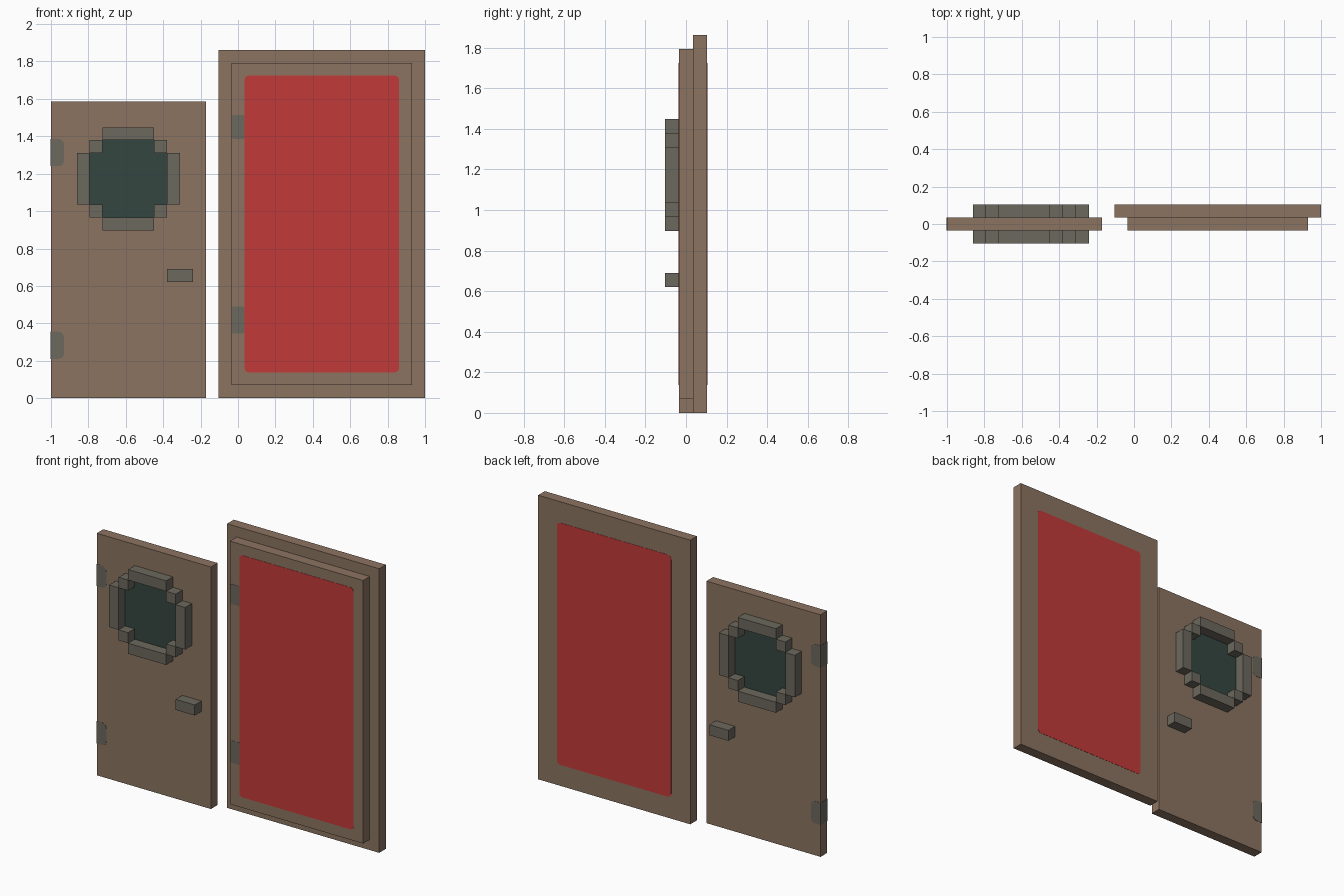
import bpy, bmesh
from math import sin, cos, pi

cube = bpy.data.objects.get("Cube")
if cube:
    bpy.data.objects.remove(cube, do_unlink=True)

U = 2 / 29       # one block of the model's pixel grid
SKIN = 0.0015    # how far painted areas stand proud


def material(name, rgb):
    linear = [((c / 255 + 0.055) / 1.055) ** 2.4 for c in rgb] + [1]
    m = bpy.data.materials.new(name)
    m.use_nodes = True
    m.diffuse_color = linear
    bsdf = next(n for n in m.node_tree.nodes if n.type == "BSDF_PRINCIPLED")
    bsdf.inputs["Base Color"].default_value = linear
    bsdf.inputs["Roughness"].default_value = 0.9
    return m


WOOD = material("brown wood", (140, 116, 97))
IRON = material("grey iron", (108, 104, 94))
GLASS = material("dark green glass", (53, 70, 64))
RED = material("red panel", (194, 58, 58))


def slab(name, outline, y0, y1, mat):
    """Extrude an outline in the x-z plane from y0 to y1."""
    bm = bmesh.new()
    face = bm.faces.new([bm.verts.new((x, y0, z)) for x, z in outline])
    new = bmesh.ops.extrude_face_region(bm, geom=[face])["geom"]
    verts = [v for v in new if isinstance(v, bmesh.types.BMVert)]
    bmesh.ops.translate(bm, verts=verts, vec=(0, y1 - y0, 0))
    bmesh.ops.recalc_face_normals(bm, faces=bm.faces)
    mesh = bpy.data.meshes.new(name)
    bm.to_mesh(mesh)
    bm.free()
    mesh.materials.append(mat)
    ob = bpy.data.objects.new(name, mesh)
    bpy.context.collection.objects.link(ob)
    return ob


def rect(x0, x1, z0, z1, left=0, right=0):
    """Rectangle outline with optional corner radii on its left and right."""
    corners = [(x1, z1, -1, -1, right), (x0, z1, 1, -1, left),
               (x0, z0, 1, 1, left), (x1, z0, -1, 1, right)]
    points = []
    for i, (x, z, sx, sz, r) in enumerate(corners):
        if not r:
            points.append((x, z))
            continue
        for k in range(5):
            a = (i + k / 4) * pi / 2
            points.append((x + sx * r + r * cos(a), z + sz * r + r * sin(a)))
    return points


def block(name, x0, x1, z0, z1, y0, y1, mat):
    return slab(name, rect(x0 * U, x1 * U, z0 * U, z1 * U), y0 * U, y1 * U, mat)


# Door leaf
EDGE = -14.5
block("door_leaf", EDGE, EDGE + 12, 0, 23, -0.5, 0.5, WOOD)

# Round window: stepped glass showing on both sides of the leaf
cx, cz = EDGE + 6, 17
quarter = [(3, 2), (2, 2), (2, 3)]
outline = []
for sx, sz in ((1, 1), (-1, 1), (-1, -1), (1, -1)):
    part = quarter if sx * sz > 0 else quarter[::-1]
    outline += [((cx + sx * x) * U, (cz + sz * z) * U) for x, z in part]
slab("window_glass", outline, -0.5 * U - SKIN, 0.5 * U + SKIN, GLASS)

# Window rim blocks, running through the leaf
for s, side in ((1, "left"), (-1, "right")):
    a, b = sorted((cx + s * 3, cx + s * 4))
    block("window_rim_" + side, a, b, cz - 2, cz + 2, -1.5, 1.5, IRON)
    a, b = sorted((cx + s * 2, cx + s * 3))
    for t, end in ((1, "top"), (-1, "bottom")):
        c, d = sorted((cz + t * 2, cz + t * 3))
        block("window_corner_" + end + "_" + side, a, b, c, d, -1.5, 1.5, IRON)
for t, end in ((1, "top"), (-1, "bottom")):
    c, d = sorted((cz + t * 3, cz + t * 4))
    block("window_rim_" + end, cx - 2, cx + 2, c, d, -1.5, 1.5, IRON)

# Handles, front and back
for s, side in ((-1, "front"), (1, "back")):
    y0, y1 = sorted((s * 0.5, s * 1.5))
    block("handle_" + side, EDGE + 9, EDGE + 11, 9, 10, y0, y1, IRON)

# Hinge patches wrapped around the leaf edge
for name, z0, z1 in (("upper", 1.24, 1.385), ("lower", 0.21, 0.355)):
    slab("door_hinge_" + name, rect(-1 - SKIN, -0.93, z0, z1, right=0.03),
         -0.5 * U - SKIN, 0.5 * U + SKIN, IRON)

# Door frame: large back board and smaller front board
block("frame_back", -1.5, 14.5, 0, 27, 0.5, 1.5, WOOD)
block("frame_front", -0.5, 13.5, 1, 26, -0.5, 0.5, WOOD)

# Red panels painted on both faces of the frame
panel = rect(0.5 * U, 12.5 * U, 2 * U, 25 * U, left=0.025, right=0.025)
slab("red_panel_front", panel, -0.5 * U - SKIN, -0.5 * U, RED)
slab("red_panel_back", panel, 1.5 * U, 1.5 * U + SKIN, RED)

# Hinge patches on the front board
for name, z0, z1 in (("upper", 1.385, 1.515), ("lower", 0.345, 0.49)):
    slab("frame_hinge_" + name, rect(-0.5 * U, 0.5 * U, z0, z1, left=0.015),
         -0.5 * U - SKIN, -0.5 * U, IRON)
